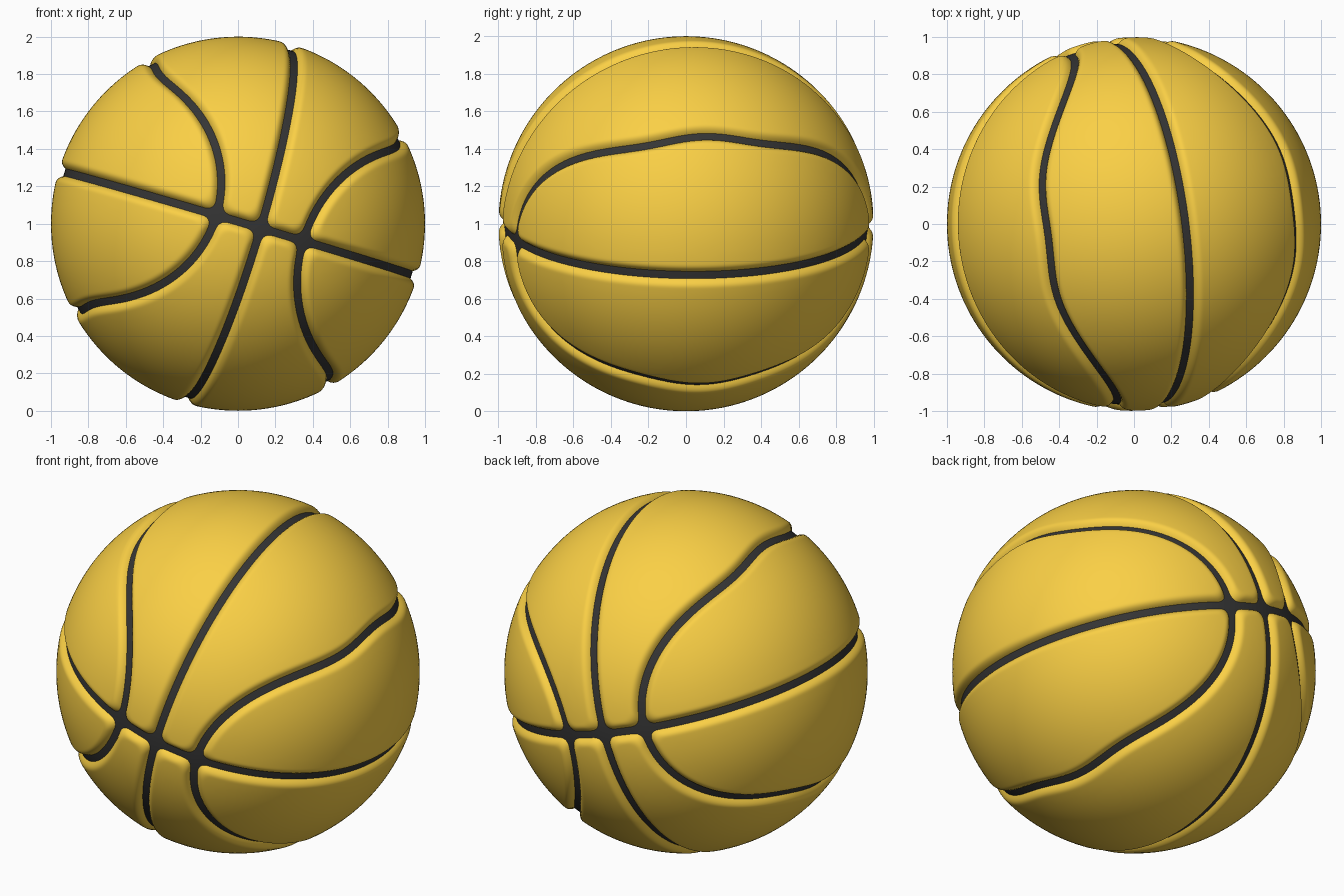
import bpy, bmesh
from math import asin, atan2, cos, sin, sqrt, radians
from mathutils import Vector

if "Cube" in bpy.data.objects:
    bpy.data.objects.remove(bpy.data.objects["Cube"])

# Tilted frame of the seams: pole = front crossing, up = normal of the level seam
pole = Vector((0.125, -0.992, -0.025)).normalized()
up = Vector((0.284, 0, 0.959))
up = (up - pole * up.dot(pole)).normalized()
side = up.cross(pole)
if side.x < 0:
    side = -side

CORE = 0.968      # radius of the black rubber core
HALF = 0.021      # half width of a visible seam
LIP = 0.068       # distance at which the panel starts to roll in


def loop_lat(p):
    """Latitude of the curved seam around the side axis, and its slope."""
    lat = 32.2 - 15.9 * cos(2 * p) - 2.4 * cos(4 * p) + 0.7 * cos(6 * p)
    slope = 31.8 * sin(2 * p) + 9.6 * sin(4 * p) - 4.2 * sin(6 * p)
    return radians(lat), radians(slope)


def smooth_min(a, b, k=0.06):
    h = max(k - abs(a - b), 0) / k
    return min(a, b) - h * h * k / 4


def seam_distance(v):
    """Angular distance to the nearest seam, with rounded panel corners."""
    s, u, f = v.dot(side), v.dot(up), v.dot(pole)
    lat = asin(min(abs(s), 1))
    target, slope = loop_lat(atan2(u, f))
    curved = abs(lat - target) / sqrt(1 + (slope / max(cos(lat), 0.2)) ** 2)
    level = asin(min(abs(u), 1))
    return smooth_min(smooth_min(level, lat), curved)


def finish(bm, name, color):
    mesh = bpy.data.meshes.new(name)
    bm.to_mesh(mesh)
    bm.free()
    mat = bpy.data.materials.new(name)
    mat.diffuse_color = color
    mat.use_nodes = True
    mat.node_tree.nodes["Principled BSDF"].inputs["Base Color"].default_value = mat.diffuse_color
    mesh.materials.append(mat)
    mesh.polygons.foreach_set("use_smooth", [True] * len(mesh.polygons))
    obj = bpy.data.objects.new(name, mesh)
    obj.location.z = 1
    bpy.context.collection.objects.link(obj)
    return obj


# Panels: sphere refined along the seams, rolled in at every panel edge
bm = bmesh.new()
bmesh.ops.create_icosphere(bm, subdivisions=6, radius=1)
for reach in (0.11, 0.085):
    near = set()
    for v in bm.verts:
        v.co.normalize()
        if seam_distance(v.co) < reach:
            near.add(v)
    edges = [e for e in bm.edges if e.verts[0] in near or e.verts[1] in near]
    bmesh.ops.subdivide_edges(bm, edges=edges, cuts=1, use_grid_fill=True)
bmesh.ops.triangulate(bm, faces=bm.faces[:])
for v in bm.verts:
    v.co.normalize()
    t = max((LIP - seam_distance(v.co)) / (LIP - HALF), 0)
    v.co *= 1 - (1 - CORE) * t ** 2.5
# Drop the hidden strips that lie under the core
hidden = [v for v in bm.verts if v.co.length < CORE - 0.02]
bmesh.ops.delete(bm, geom=hidden, context='VERTS')
finish(bm, "panels", (0.96, 0.63, 0.06, 1))

# Core: black sphere showing through as the seams
bm = bmesh.new()
bmesh.ops.create_icosphere(bm, subdivisions=6, radius=CORE)
finish(bm, "seam_core", (0.035, 0.035, 0.035, 1))
